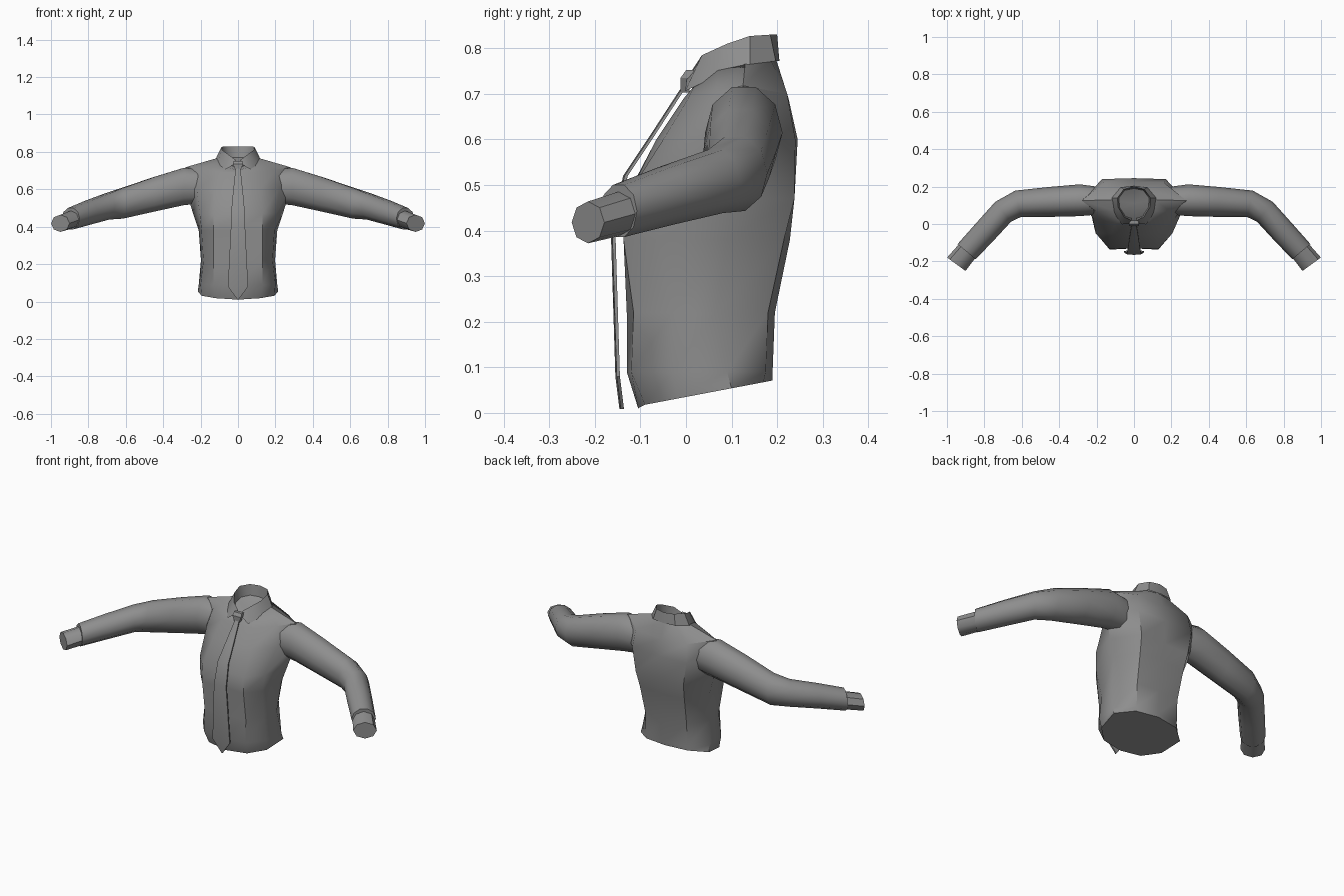
import bpy, bmesh, math
from mathutils import Vector

if "Cube" in bpy.data.objects:
    bpy.data.objects.remove(bpy.data.objects["Cube"])

cloth = bpy.data.materials.new("grey_cloth")
cloth.diffuse_color = (0.27, 0.27, 0.27, 1)
cloth.use_nodes = True
cloth.node_tree.nodes["Principled BSDF"].inputs["Base Color"].default_value = cloth.diffuse_color


def finish(name, bm, angle=45, fix=True):
    if fix:
        bmesh.ops.recalc_face_normals(bm, faces=bm.faces)
    me = bpy.data.meshes.new(name)
    bm.to_mesh(me)
    bm.free()
    ob = bpy.data.objects.new(name, me)
    bpy.context.collection.objects.link(ob)
    me.materials.append(cloth)
    bpy.ops.object.select_all(action='DESELECT')
    ob.select_set(True)
    bpy.context.view_layer.objects.active = ob
    bpy.ops.object.shade_smooth_by_angle(angle=math.radians(angle))
    return ob


def loft(bm, rings, closed=True):
    rows = [[bm.verts.new(p) for p in r] for r in rings]
    n = len(rows[0])
    for a, b in zip(rows, rows[1:]):
        for i in range(n if closed else n - 1):
            j = (i + 1) % n
            bm.faces.new((a[i], a[j], b[j], b[i]))
    return rows


def full(half):
    # half ring from front centre to back centre, mirrored in x
    return half + [(-x, y, z) for x, y, z in half[-2:0:-1]]


def level(z, pts):
    return full([(x, y, z) for x, y in pts])


# Shirt body: stacked rings from hem to neck
hem = [(0, -.105), (.12, -.09), (.195, -.02), (.215, .1), (.13, .17), (0, .19)]
rings = [
    full([(x, y, .035 + .19 * y + (.0 if y > -.1 else -.005)) for x, y in hem]),
    level(.09, [(0, -.13), (.13, -.12), (.2, -.03), (.21, .09), (.13, .175), (0, .19)]),
    level(.22, [(0, -.13), (.13, -.115), (.185, -.03), (.198, .065), (.13, .18), (0, .195)]),
    level(.38, [(0, -.13), (.13, -.137), (.195, -.06), (.21, .09), (.14, .215), (0, .228)]),
    level(.47, [(0, -.13), (.13, -.133), (.205, -.05), (.24, .1), (.15, .238), (0, .238)]),
    level(.60, [(0, -.065), (.12, -.05), (.22, .03), (.28, .12), (.17, .24), (0, .245)]),
    full([(0, -.005, .69), (.1, .005, .69), (.2, .065, .705), (.28, .125, .718),
          (.16, .222, .70), (0, .225, .69)]),
    full([(0, .01, .70), (.06, .02, .72), (.1, .07, .755), (.108, .13, .768),
          (.065, .185, .775), (0, .198, .775)]),
]
bm = bmesh.new()
rows = loft(bm, rings)
bm.faces.new(rows[0])
neck = bm.verts.new((0, .11, .72))
top = rows[-1]
for i, v in enumerate(top):
    bm.faces.new((v, top[(i + 1) % len(top)], neck))
finish("shirt_body", bm)


def tube(name, specs, s, sides=10):
    # specs: centre, half width, half height, heading in the ground plane
    bm = bmesh.new()
    rings = []
    for (x, y, z), w, h, a in specs:
        a = math.radians(a)
        ring = []
        for i in range(sides):
            t = math.tau * i / sides
            u, v = w * math.cos(t), h * math.sin(t)
            ring.append((s * (x - u * math.sin(a)), y + u * math.cos(a), z + v))
        rings.append(ring)
    rows = loft(bm, rings)
    bm.faces.new(rows[0])
    bm.faces.new(rows[-1])
    finish(name, bm)


sleeve = [
    ((.20, .125, .615), .075, .095, 0),
    ((.29, .127, .615), .085, .105, 0),
    ((.45, .118, .573), .080, .097, -4),
    ((.62, .108, .525), .072, .086, -12),
    ((.70, .065, .508), .068, .073, -38),
    ((.80, -.045, .476), .066, .067, -48),
    ((.895, -.148, .443), .063, .060, -50),
]
cuff = [
    ((.87, -.118, .445), .056, .050, -50),
    ((.95, -.215, .418), .061, .046, -54),
]
for s, side in ((1, "left"), (-1, "right")):
    tube(side + "_sleeve", sleeve, s)
    tube(side + "_cuff", cuff, s, 8)

# Folded collar: inner wall, top fold and outer wing, open at the front
inner = [(.012, .03, .715), (.045, .04, .73), (.078, .09, .755), (.08, .14, .765), (.05, .18, .77), (0, .19, .77)]
fold = [(.014, .02, .758), (.05, .035, .785), (.085, .09, .81), (.088, .14, .827), (.055, .185, .83), (0, .2, .83)]
wing = [(.02, .002, .735), (.065, -.002, .706), (.112, .065, .738), (.118, .14, .765), (.07, .197, .772), (0, .205, .772)]
bm = bmesh.new()
loft(bm, [h + [(-x, y, z) for x, y, z in h[-2::-1]] for h in (inner, fold, wing)], closed=False)
finish("collar", bm, 40)

# Tie: knot and thin blade following the chest
bm = bmesh.new()
loft(bm, [[(-w, y, z), (w, y, z), (w, y + .02, z), (-w, y + .02, z)]
          for w, y, z in ((.024, .0, .752), (.027, -.012, .735), (.014, -.012, .703))])
bm.faces.ensure_lookup_table()
bmesh.ops.holes_fill(bm, edges=bm.edges)
finish("tie_knot", bm, 30)

bm = bmesh.new()
path = [(.013, -.010, .71), (.024, -.075, .61), (.033, -.135, .52), (.038, -.162, .40),
        (.054, -.152, .08), (.001, -.143, .008)]
loft(bm, [[(-w, y, z), (0, y - .003, z), (w, y, z), (w, y + .007, z), (-w, y + .007, z)]
          for w, y, z in path])
bmesh.ops.holes_fill(bm, edges=bm.edges)
finish("tie_blade", bm, 30)
